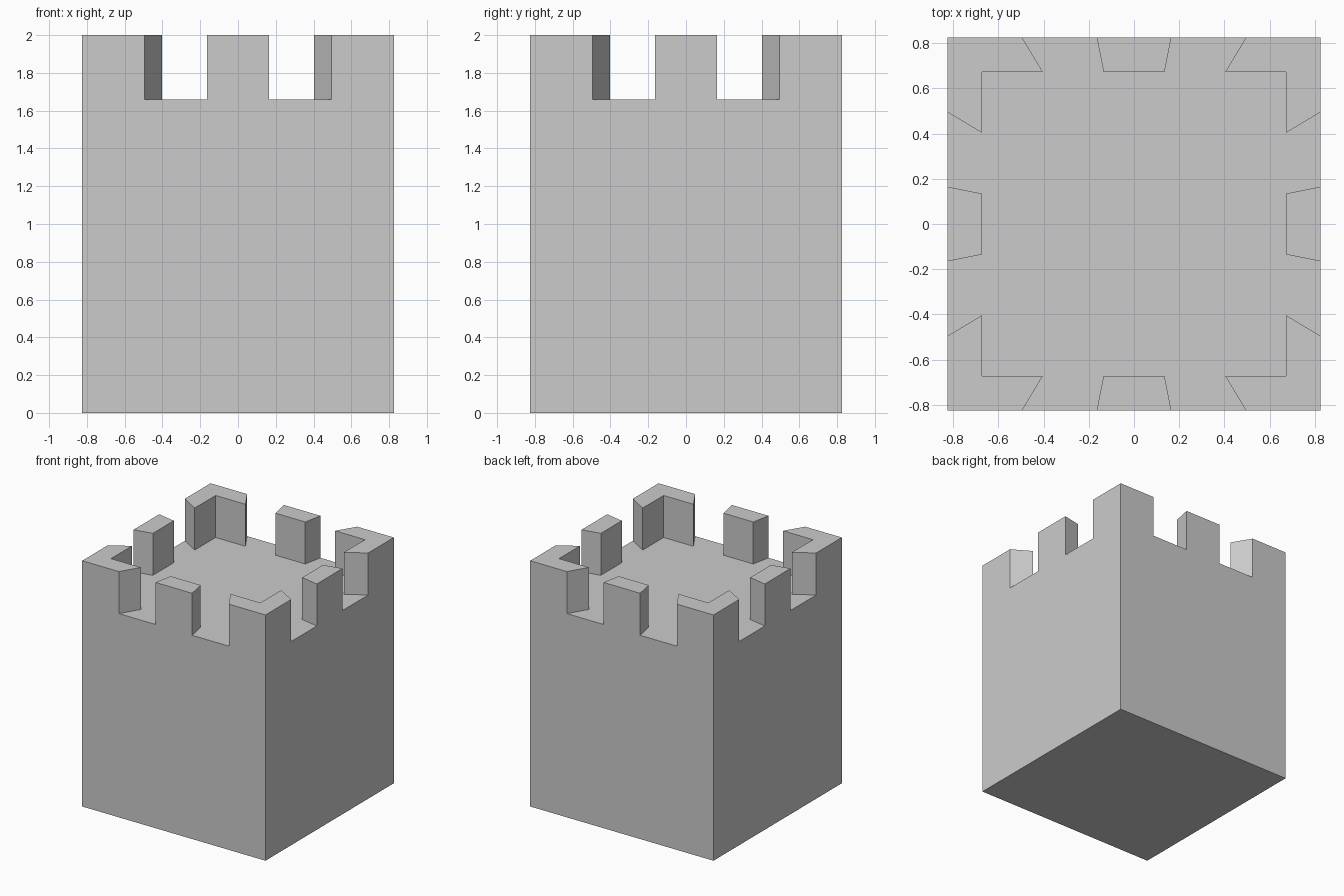
import bpy
import bmesh
from math import radians
from mathutils import Matrix, Vector

if "Cube" in bpy.data.objects:
    bpy.data.objects.remove(bpy.data.objects["Cube"])

HALF = 0.825      # outer half width
INNER = 0.815     # inner rim relative to outer rim
FLOOR = 1.658     # roof height
TOP = 2.0         # battlement height
STEPS = 5         # segments per side: merlon, gap, merlon, gap, merlon

bm = bmesh.new()

# Outer and inner rim at roof level, counter-clockwise from the front left corner
outer, inner = [], []
for side in range(4):
    turn = Matrix.Rotation(radians(90 * side), 3, 'Z')
    for i in range(STEPS):
        p = turn @ Vector((-HALF + 2 * HALF * i / STEPS, -HALF, 0))
        outer.append(bm.verts.new((p.x, p.y, FLOOR)))
        inner.append(bm.verts.new((p.x * INNER, p.y * INNER, FLOOR)))
n = len(outer)

# Rim quads and roof
rim = [bm.faces.new((outer[i], outer[(i + 1) % n], inner[(i + 1) % n], inner[i]))
       for i in range(n)]
bm.faces.new(inner)

# Walls and base
base = [bm.verts.new((outer[s * STEPS].co.x, outer[s * STEPS].co.y, 0)) for s in range(4)]
for s in range(4):
    edge = [outer[(s * STEPS + i) % n] for i in range(STEPS + 1)]
    bm.faces.new([base[s], base[(s + 1) % 4]] + edge[::-1])
bm.faces.new(base[::-1])

# Merlons: raise every other rim segment; corner pairs join into L shapes
raised = [f for i, f in enumerate(rim) if i % STEPS % 2 == 0]
grown = bmesh.ops.extrude_face_region(bm, geom=raised)['geom']
bmesh.ops.translate(bm, vec=(0, 0, TOP - FLOOR),
                    verts=[g for g in grown if isinstance(g, bmesh.types.BMVert)])

# Merge coplanar faces
bmesh.ops.recalc_face_normals(bm, faces=bm.faces[:])
bmesh.ops.dissolve_limit(bm, angle_limit=radians(1), verts=bm.verts[:], edges=bm.edges[:])

mesh = bpy.data.meshes.new("castle_tower")
bm.to_mesh(mesh)
bm.free()
tower = bpy.data.objects.new("castle_tower", mesh)
bpy.context.collection.objects.link(tower)
